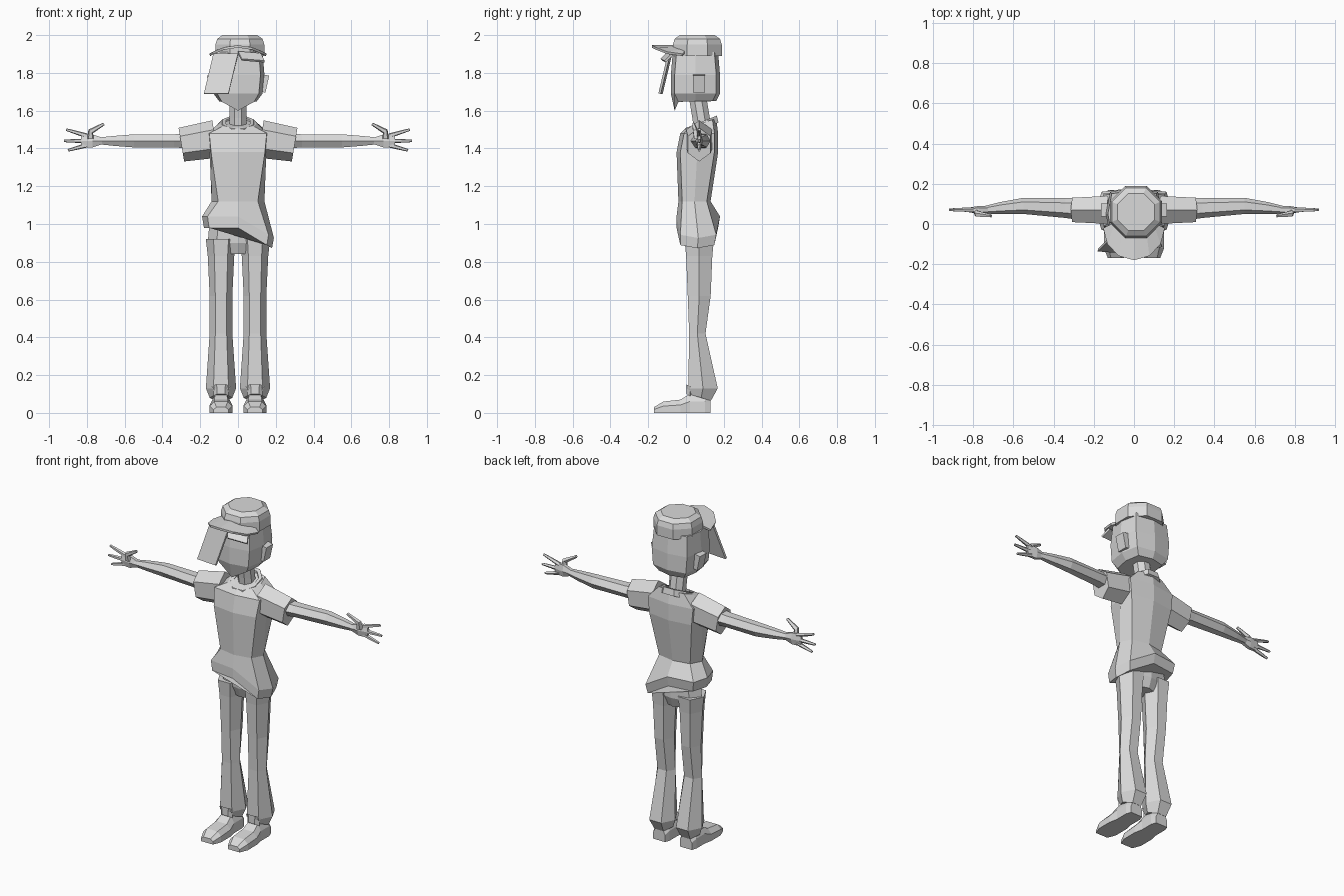
import bpy, bmesh
from math import sin, cos, pi
from mathutils import Vector

cube = bpy.data.objects.get("Cube")
if cube:
    bpy.data.objects.remove(cube, do_unlink=True)

SHADE = (0.7, 0.7, 0.7, 1)
grey = bpy.data.materials.new("plain grey")
grey.use_nodes = True
grey.diffuse_color = SHADE
for node in grey.node_tree.nodes:
    if node.type == 'BSDF_PRINCIPLED':
        node.inputs["Base Color"].default_value = SHADE


def finish(name, bm, thickness=0):
    """Turn a bmesh into a grey object, thickened when it is a sheet."""
    bmesh.ops.recalc_face_normals(bm, faces=bm.faces)
    mesh = bpy.data.meshes.new(name)
    bm.to_mesh(mesh)
    bm.free()
    mesh.materials.append(grey)
    obj = bpy.data.objects.new(name, mesh)
    bpy.context.collection.objects.link(obj)
    if thickness:
        modifier = obj.modifiers.new("thickness", 'SOLIDIFY')
        modifier.thickness = thickness
        modifier.offset = 0


def skin(bm, lower, upper):
    for a, b, c, d in zip(lower, lower[1:], upper[1:], upper):
        bm.faces.new((a, b, c, d))


def loft(name, rings, side=1):
    """Skin a list of closed rings and cap both ends."""
    bm = bmesh.new()
    rows = [[bm.verts.new((side * x, y, z)) for x, y, z in ring] for ring in rings]
    for lower, upper in zip(rows, rows[1:]):
        skin(bm, lower + lower[:1], upper + upper[:1])
    bm.faces.new(rows[0])
    bm.faces.new(rows[-1])
    finish(name, bm)


def pair(name, rings):
    loft("left_" + name, rings)
    loft("right_" + name, rings, side=-1)


def polygon(sides, phase):
    """Unit polygon; phase is the turn in fractions of one side."""
    angles = [2 * pi * (k + phase) / sides for k in range(sides)]
    return [(cos(a), sin(a)) for a in angles]


def plan_ring(x, y, z, width, depth, sides=8, phase=0.5, slope=0):
    """Horizontal polygon ring whose height changes along y by slope."""
    return [(x + width * u, y + depth * v, z + slope * depth * v)
            for u, v in polygon(sides, phase)]


def tube(path, sizes, sides=6, phase=0):
    """Rings square to a path in the xz plane; sizes are depth and height."""
    path = [Vector(point) for point in path]
    ahead = path[1:] + path[-1:]
    behind = path[:1] + path[:-1]
    rings = []
    for point, after, before, (depth, height) in zip(path, ahead, behind, sizes):
        across = Vector((0, depth, 0))
        up = (after - before).cross(Vector((0, 1, 0))).normalized() * height
        rings.append([point + across * u + up * v for u, v in polygon(sides, phase)])
    return rings


def level(x, y):
    return 0


def body_ring(z, width, front, back, corner=0.85, lift=level):
    """Symmetrical eight-point ring with a slight ridge front and back."""
    x = corner * width
    half = [(x, front + 0.02), (width, (front + back) / 2), (x, back - 0.02)]
    mirrored = [(-x, y) for x, y in reversed(half)]
    ring = [(0, front)] + half + [(0, back)] + mirrored
    return [(x, y, z + lift(x, y)) for x, y in ring]


# Shirt, with a hem that dips on one side and a sloping neckline
def hem(x, y):
    return -0.6 * max(x, 0)


def neckline(x, y):
    return 0.3 * (y - 0.1)


loft("shirt", [
    body_ring(0.98, 0.18, front=-0.05, back=0.17, lift=hem),
    body_ring(1.04, 0.19, front=-0.05, back=0.18, lift=hem),
    body_ring(1.12, 0.14, front=-0.04, back=0.13, corner=0.75),
    body_ring(1.38, 0.15, front=-0.05, back=0.17, corner=0.95),
    body_ring(1.48, 0.16, front=-0.03, back=0.17, corner=0.95),
    body_ring(1.54, 0.1, front=0, back=0.16, lift=neckline),
])

# Short sleeves, pointing slightly downwards so the cuffs slant
pair("sleeve", tube([(0.12, 0.07, 1.45), (0.3, 0.07, 1.42)],
                    [(0.08, 0.1), (0.07, 0.09)], phase=0.5))

# Collar band and neck
loft("collar", [plan_ring(0, 0.08, z, size, size, slope=0.4)
                for z, size in ((1.5, 0.1), (1.54, 0.09), (1.54, 0.07), (1.52, 0.07))])
loft("neck", [plan_ring(0, y, z, 0.05, 0.05)
              for y, z in ((0.09, 1.48), (0.08, 1.56), (0.06, 1.68))])

# Arms and hands
WRIST = 1.44
pair("arm", tube([(x, y, WRIST) for x, y in
                  ((0.2, 0.07), (0.34, 0.08), (0.55, 0.09), (0.66, 0.08), (0.74, 0.07))],
                 [(0.06, 0.05), (0.05, 0.04), (0.04, 0.04), (0.03, 0.03), (0.02, 0.02)]))
pair("palm", tube([(x, 0.07, WRIST) for x in (0.72, 0.77, 0.83)],
                  [(0.02, 0.02), (0.02, 0.04), (0.01, 0.04)]))
fingers = {"index": (0.91, 1.5), "middle": (0.92, WRIST), "outer": (0.9, 1.39)}
for label, (x, z) in fingers.items():
    root = Vector((0.8, 0.07, WRIST + 0.45 * (z - WRIST)))
    tip = Vector((x, 0.07, z))
    pair(label + "_finger", tube([root, root.lerp(tip, 0.6), tip],
                                 [(r, r) for r in (0.013, 0.01, 0.007)], sides=5))
pair("thumb", tube([(0.78, 0.06, 1.45), (0.78, 0.05, 1.49), (0.71, 0.04, 1.53)],
                   [(r, r) for r in (0.02, 0.016, 0.008)], sides=5))

# Hips
loft("hips", [body_ring(0.84, 0.1, front=0.02, back=0.13, corner=0.6),
              body_ring(0.9, 0.16, front=0, back=0.15, corner=0.7),
              body_ring(1.02, 0.15, front=-0.01, back=0.15, corner=0.7)])

# Trouser legs: six sides, flared and slanted at the bottom
LEG = 0.09
cuff = plan_ring(LEG, 0.08, 0.08, 0.06, 0.06, sides=6, phase=0, slope=-0.3)
leg_levels = ((0.13, 0.08, 0.09, 0.09), (0.42, 0.06, 0.06, 0.05), (0.62, 0.06, 0.07, 0.07),
              (0.83, 0.07, 0.07, 0.08), (0.92, 0.08, 0.07, 0.09))
pair("trouser_leg", [cuff] + [plan_ring(LEG, y, z, width, depth, sides=6, phase=0)
                              for z, width, y, depth in leg_levels])


# Shoes: bevelled sections from toe to heel
def shoe_ring(y, width, height):
    half = [(width, 0), (width, 0.6 * height), (0.6 * width, height)]
    mirrored = [(-x, z) for x, z in reversed(half)]
    return [(LEG + x, y, z) for x, z in half + mirrored]


pair("shoe", [shoe_ring(y, width, height) for y, width, height in
              ((-0.17, 0.04, 0.03), (-0.12, 0.06, 0.06), (-0.03, 0.06, 0.07),
               (0.02, 0.05, 0.1), (0.1, 0.05, 0.1), (0.13, 0.04, 0.07))])
pair("shoe_tongue", [plan_ring(LEG, 0.02, z, width, 0.02, sides=6, phase=0, slope=-0.6)
                     for z, width in ((0.09, 0.04), (0.12, 0.04), (0.14, 0.05))])


# Head with a pointed chin and a straight bob at the back
def jaw(x, y):
    return 0.55 * abs(x) if y < 0 else 0.05


loft("head", [body_ring(1.6, 0.1, front=-0.06, back=0.16, lift=jaw),
              body_ring(1.69, 0.13, front=-0.08, back=0.18),
              body_ring(1.79, 0.14, front=-0.08, back=0.18),
              body_ring(1.91, 0.13, front=-0.07, back=0.17)])

# Ears: square blocks leaning out at the top
pair("ear", tube([(0.11, 0.07, 1.75), (0.155, 0.07, 1.74)],
                 [(0.045, 0.065), (0.045, 0.065)], sides=4, phase=0.5))


# Fringe: a long swept panel and a short one tucked under the cap
def panel(name, corner, across, down):
    a, u, v = Vector(corner), Vector(across), Vector(down)
    bm = bmesh.new()
    bm.faces.new([bm.verts.new(p) for p in (a, a + u, a + u + v, a + v)])
    finish(name, bm, thickness=0.013)


panel("long_fringe", corner=(-0.13, -0.08, 1.9),
      across=(0.13, -0.01, 0), down=(-0.05, -0.05, -0.21))
panel("short_fringe", corner=(0, -0.09, 1.91),
      across=(0.12, 0.02, -0.01), down=(0.02, -0.04, -0.04))

# Cap crown
crown = ((1.89, 0.14), (1.95, 0.14), (1.98, 0.13), (2, 0.1))
loft("cap_crown", [plan_ring(0.01, 0.06, z, size, size) for z, size in crown])


# Cap brim, arched across and rounded at the front
def arch(x, y):
    return (x, y, 1.94 - 2 * x * x)


bm = bmesh.new()
sweep = [pi * k / 6 for k in range(7)]
rim = [bm.verts.new(arch(0.15 * cos(a), -0.02 - 0.16 * sin(a))) for a in sweep]
root = [bm.verts.new(arch(0.11 * cos(a), 0)) for a in sweep]
skin(bm, rim, root)
finish("cap_brim", bm, thickness=0.013)
